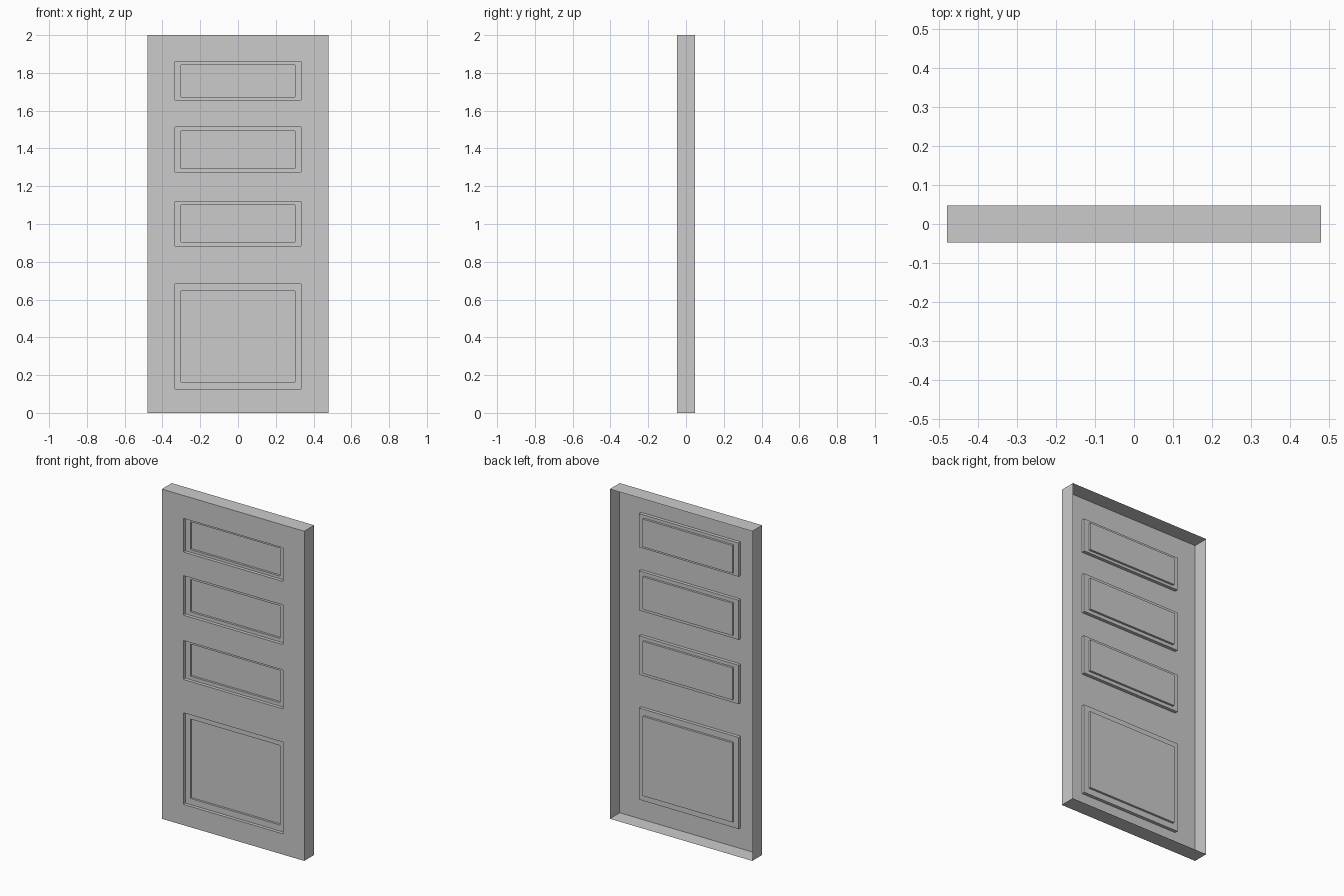
import bpy, bmesh

if "Cube" in bpy.data.objects:
    bpy.data.objects.remove(bpy.data.objects["Cube"])

W, D = 0.478, 0.0475            # half width, half depth
FRONT = -D
PX, IX = 0.334, 0.301           # half widths of outer and inner panel steps
STEP1, STEP2 = 0.02, 0.013      # depth of each recess step
# each panel: outer bottom, inner bottom, inner top, outer top
PANELS = [
    (0.126, 0.163, 0.645, 0.682),
    (0.884, 0.905, 1.100, 1.120),
    (1.274, 1.295, 1.492, 1.514),
    (1.657, 1.673, 1.842, 1.861),
]

bm = bmesh.new()


def rect(x0, x1, z0, z1, y):
    return [bm.verts.new(p) for p in ((x0, y, z0), (x1, y, z0), (x1, y, z1), (x0, y, z1))]


def ring(a, b):
    for i in range(4):
        j = (i + 1) % 4
        bm.faces.new((a[i], a[j], b[j], b[i]))


# Stiles and rails of the front sheet, with openings where the panels go
cuts = [0.0] + [z for p in PANELS for z in (p[0], p[3])] + [2.0]
for k, (z0, z1) in enumerate(zip(cuts, cuts[1:])):
    spans = [(-W, -PX), (PX, W)]
    if k % 2 == 0:
        spans.append((-PX, PX))
    for x0, x1 in spans:
        bm.faces.new(rect(x0, x1, z0, z1, FRONT))

# Two-step recessed panels
for ob, ib, it, ot in PANELS:
    y1, y2 = FRONT + STEP1, FRONT + STEP1 + STEP2
    loops = [rect(-PX, PX, ob, ot, FRONT),
             rect(-PX, PX, ob, ot, y1),
             rect(-IX, IX, ib, it, y1),
             rect(-IX, IX, ib, it, y2)]
    for a, b in zip(loops, loops[1:]):
        ring(a, b)
    bm.faces.new(loops[-1])

bmesh.ops.remove_doubles(bm, verts=bm.verts[:], dist=1e-5)

# Outer edge walls, left open at the back
rim = [e for e in bm.edges if e.is_boundary]
new = bmesh.ops.extrude_edge_only(bm, edges=rim)["geom"]
for v in new:
    if isinstance(v, bmesh.types.BMVert):
        v.co.y = D

bmesh.ops.recalc_face_normals(bm, faces=bm.faces[:])
front = min(bm.faces, key=lambda f: f.calc_center_median().y)
if front.normal.y > 0:
    bmesh.ops.reverse_faces(bm, faces=bm.faces[:])

mesh = bpy.data.meshes.new("panelled_door")
bm.to_mesh(mesh)
bm.free()
door = bpy.data.objects.new("panelled_door", mesh)
bpy.context.collection.objects.link(door)
